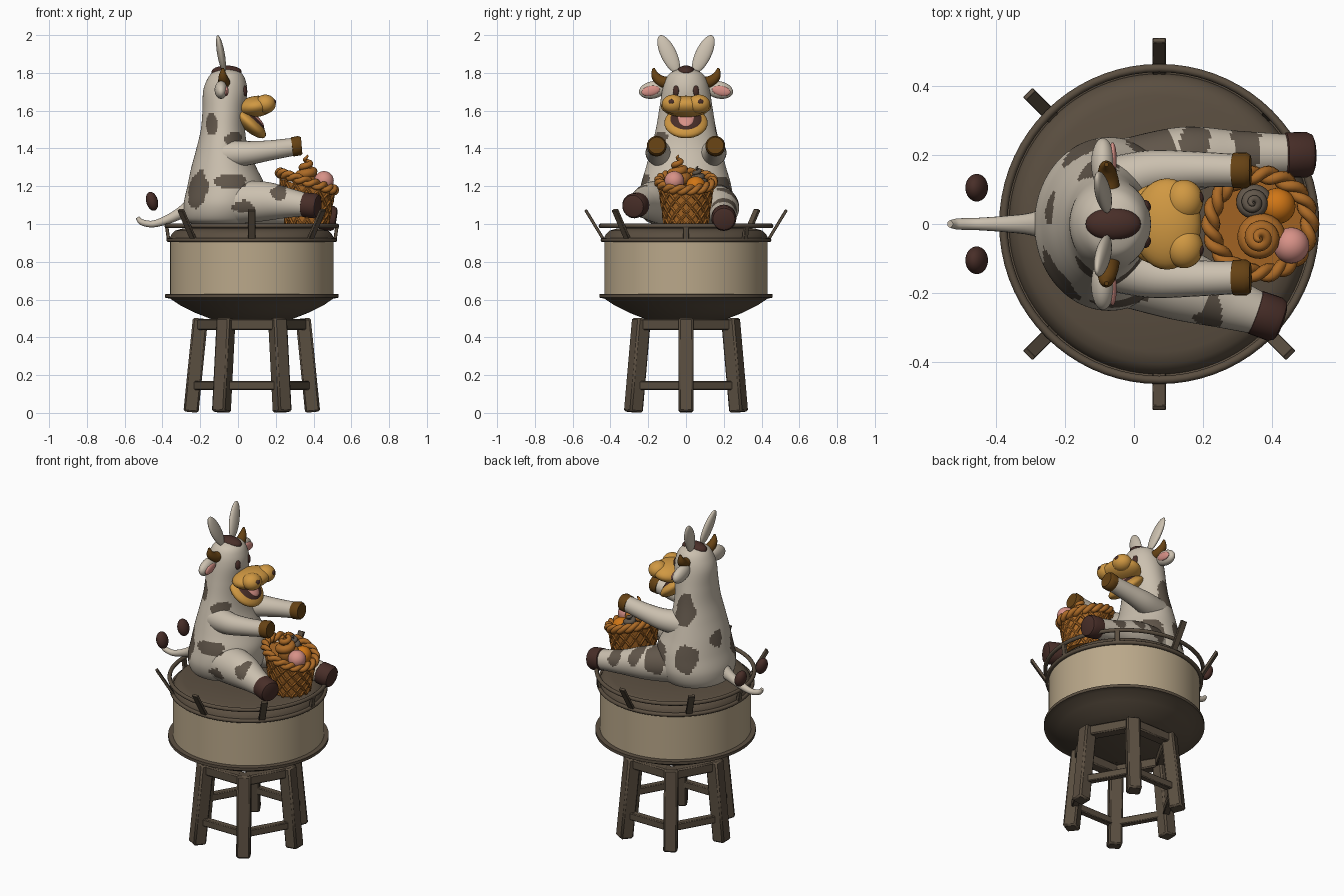
import bpy, bmesh, math
from math import sin, cos, pi, radians
from mathutils import Vector, Matrix, Euler, noise

if "Cube" in bpy.data.objects:
    bpy.data.objects.remove(bpy.data.objects["Cube"])

def material(name, rgb):
    m = bpy.data.materials.new(name)
    lin = [((c / 255 + 0.055) / 1.055) ** 2.4 for c in rgb]
    m.diffuse_color = (*lin, 1)
    m.use_nodes = True
    m.node_tree.nodes["Principled BSDF"].inputs["Base Color"].default_value = m.diffuse_color
    return m

CREAM = material("cream hide", (203, 192, 175))
SPOT = material("grey brown spot", (98, 87, 75))
GOLD = material("golden muzzle", (208, 152, 66))
WAFFLE = material("waffle brown", (172, 106, 38))
HOOF = material("dark hoof", (72, 46, 40))
HORN = material("horn brown", (102, 66, 20))
WOOD = material("dark wood", (90, 78, 64))
TAN = material("drum tan", (186, 168, 138))
PINK = material("pink", (215, 145, 135))
ORANGE = material("orange", (208, 118, 22))
CX = 0.073                                   # drum and stool axis

def finish(name, bm, *mats):
    bmesh.ops.recalc_face_normals(bm, faces=bm.faces)
    me = bpy.data.meshes.new(name)
    bm.to_mesh(me)
    bm.free()
    for m in mats:
        me.materials.append(m)
    ob = bpy.data.objects.new(name, me)
    bpy.context.collection.objects.link(ob)
    return ob

def loft(name, rings, mat, closed=False, caps=True):
    bm = bmesh.new()
    vs = [[bm.verts.new(p) for p in r] for r in rings]
    n = len(vs[0])
    pairs = list(zip(vs, vs[1:])) + ([(vs[-1], vs[0])] if closed else [])
    for a, b in pairs:
        for i in range(n):
            j = (i + 1) % n
            bm.faces.new((a[i], a[j], b[j], b[i]))
    if caps and not closed:
        bm.faces.new(vs[0])
        bm.faces.new(vs[-1])
    return finish(name, bm, mat)

def smooth(rows, k):
    """Catmull-Rom resampling of tuples."""
    rows = [Vector(r) for r in rows]
    out = []
    for i in range(len(rows) - 1):
        a, b, c, d = (rows[max(0, i - 1)], rows[i], rows[i + 1], rows[min(len(rows) - 1, i + 2)])
        for s in range(k):
            t = s / k
            out.append(0.5 * (2 * b + (c - a) * t + (2 * a - 5 * b + 4 * c - d) * t * t
                              + (3 * b - a - 3 * c + d) * t ** 3))
    return out + [rows[-1]]

def stack(name, rows, mat, n=64):
    """Horizontal elliptic rings: (z, centre x, rx, ry)."""
    return loft(name, [[(x + rx * cos(2 * pi * i / n), ry * sin(2 * pi * i / n), z)
                        for i in range(n)] for z, x, rx, ry in rows], mat)

def tube(name, rows, mat, n=16, ref=(0, 0, 1), closed=False):
    """Round tube along (x, y, z, radius) rows."""
    ps = [Vector(r[:3]) for r in rows]
    m = len(ps)
    rings = []
    for i in range(m):
        a, b = (ps[i - 1], ps[(i + 1) % m]) if closed else (ps[max(0, i - 1)], ps[min(m - 1, i + 1)])
        t = (b - a).normalized()
        u = t.cross(Vector(ref)).normalized()
        v = t.cross(u)
        rings.append([ps[i] + rows[i][3] * (u * cos(2 * pi * j / n) + v * sin(2 * pi * j / n))
                      for j in range(n)])
    return loft(name, rings, mat, closed)

def ell(name, loc, r, mat, rot=(0, 0, 0)):
    bm = bmesh.new()
    mx = Matrix.LocRotScale(Vector(loc), Euler([radians(a) for a in rot]), Vector(r))
    bmesh.ops.create_uvsphere(bm, u_segments=32, v_segments=18, radius=1, matrix=mx)
    return finish(name, bm, mat)

def bar(name, p, q, w, h, mat):
    p, q = Vector(p), Vector(q)
    d = q - p
    bm = bmesh.new()
    mx = Matrix.LocRotScale((p + q) / 2, d.to_track_quat('Z', 'Y'), Vector((w, h, d.length)))
    bmesh.ops.create_cube(bm, size=1, matrix=mx)
    bmesh.ops.bevel(bm, geom=bm.edges[:], offset=min(w, h) * 0.12, segments=1, affect='EDGES')
    return finish(name, bm, mat)

def polar(r, deg, z):
    return (CX + r * cos(radians(deg)), r * sin(radians(deg)), z)

def ring(name, r, z, thick, mat):
    return tube(name, [(*polar(r, 5 * i, z), thick) for i in range(72)], mat, 10, closed=True)

# stool: six splayed legs, apron and rungs
for i in range(6):
    a = 60 * i
    bar("stool_leg", polar(0.322, a, 0.004), polar(0.272, a, 0.5), 0.08, 0.08, WOOD)
    bar("stool_apron", polar(0.272, a, 0.468), polar(0.272, a + 60, 0.468), 0.065, 0.06, WOOD)
    bar("stool_rung", polar(0.305, a, 0.145), polar(0.305, a + 60, 0.145), 0.04, 0.045, WOOD)

# drum: bowl, tan wall, dark padded top and rails
def lathe(name, prof, mat):
    return stack(name, [(z, CX, r, r) for r, z in prof], mat, 96)

lathe("drum_bowl", [(0.21, 0.495), (0.30, 0.53), (0.38, 0.57), (0.432, 0.605), (0.459, 0.61),
                    (0.459, 0.628), (0.435, 0.63)], WOOD)
lathe("drum_wall", [(0.432, 0.625), (0.432, 0.908)], TAN)
lathe("drum_top", [(0.437, 0.905), (0.437, 0.92), (0.425, 0.945), (0.405, 0.965), (0.37, 0.975),
                   (0.2, 0.985), (0.01, 0.988)], WOOD)
ring("lower_rail", 0.44, 0.915, 0.012, WOOD)
ring("upper_rail", 0.451, 0.99, 0.012, WOOD)
for a in (90, 135, 225, 270, 315):
    bar("rail_prong", polar(0.433, a, 0.912), polar(0.532, a, 1.075), 0.038, 0.016, WOOD)
for a in (0, 45, 180):
    bar("rail_post", polar(0.44, a, 0.912), polar(0.451, a, 0.99), 0.03, 0.018, WOOD)

# hide spots: centre and radii
SPOTS = [((-0.14, -0.14, 1.53), (0.035, 0.09, 0.065)), ((-0.02, -0.15, 1.45), (0.06, 0.09, 0.035)),
         ((-0.21, -0.15, 1.17), (0.075, 0.1, 0.1)), ((-0.04, -0.22, 1.225), (0.09, 0.09, 0.04)),
         ((0.03, -0.25, 1.09), (0.06, 0.07, 0.03)), ((0.22, -0.24, 1.16), (0.045, 0.09, 0.045)),
         ((-0.1, 0.16, 1.48), (0.06, 0.09, 0.09)), ((0.05, 0.23, 1.17), (0.08, 0.1, 0.09)),
         ((-0.15, 0.22, 1.2), (0.06, 0.09, 0.08)), ((0.17, 0.24, 1.15), (0.045, 0.09, 0.07)),
         ((0.32, 0.22, 1.1), (0.05, 0.08, 0.05)), ((-0.27, 0.05, 1.3), (0.06, 0.06, 0.05))]

def paint_spots(ob):
    ob.data.materials.append(SPOT)
    for f in ob.data.polygons:
        for c, r in SPOTS:
            d = Vector([(f.center[k] - c[k]) / r[k] for k in range(3)]).length
            if d + 0.35 * noise.noise(f.center * 16) < 1:
                f.material_index = 1

# body and head in one pear shape
body = [(0.995, -0.08, 0.14, 0.15), (1.02, -0.085, 0.19, 0.215), (1.1, -0.075, 0.213, 0.25),
        (1.2, -0.063, 0.205, 0.24), (1.3, -0.075, 0.172, 0.212), (1.4, -0.083, 0.137, 0.185),
        (1.5, -0.08, 0.117, 0.16), (1.6, -0.075, 0.113, 0.143), (1.7, -0.068, 0.117, 0.127),
        (1.76, -0.063, 0.103, 0.11), (1.8, -0.06, 0.077, 0.083), (1.823, -0.06, 0.03, 0.03)]
paint_spots(stack("body", smooth(body, 8), CREAM, 96))

# legs with hooves
near = [(0, -0.13, 1.115, 0.115), (0.15, -0.18, 1.12, 0.103), (0.28, -0.23, 1.11, 0.076),
        (0.37, -0.262, 1.1, 0.06)]
far = [(0, 0.14, 1.11, 0.112), (0.15, 0.185, 1.09, 0.097), (0.3, 0.198, 1.06, 0.072),
       (0.46, 0.2, 1.035, 0.058)]
for rows in (near, far):
    paint_spots(tube("leg", smooth(rows, 16), CREAM, 48))
    e = Vector(rows[-1][:3])
    d = (e - Vector(rows[-2][:3])).normalized()
    tube("foot_hoof", [(*(e + d * o), r) for o, r in
                       ((-0.025, 0.058), (-0.02, 0.065), (0.04, 0.066), (0.056, 0.058), (0.062, 0.042))], HOOF, 32)

for s in (-1, 1):
    # arms reaching forward
    tube("arm", smooth([(-0.06, s * 0.12, 1.37, 0.075), (0.05, s * 0.15, 1.375, 0.064),
                        (0.17, s * 0.157, 1.39, 0.053), (0.3, s * 0.155, 1.41, 0.047)], 6), CREAM, 24)
    tube("hand_hoof", [(0.285, s * 0.155, 1.408, 0.045), (0.288, s * 0.155, 1.408, 0.051),
                       (0.325, s * 0.155, 1.415, 0.052), (0.337, s * 0.155, 1.416, 0.044)], HORN, 24)
    # tall ears, side ears and horns
    ell("tall_ear", (-0.09, s * 0.092, 1.9), (0.02, 0.042, 0.11), CREAM, (-s * 25, -10, 0))
    ell("side_ear", (-0.09, s * 0.175, 1.71), (0.034, 0.075, 0.046), CREAM, (-s * 12, 0, 0))
    ell("ear_lining", (-0.062, s * 0.187, 1.705), (0.012, 0.05, 0.026), PINK, (-s * 12, 0, 0))
    tube("horn", smooth([(-0.07, s * 0.08, 1.745, 0.032), (-0.075, s * 0.13, 1.755, 0.03),
                         (-0.08, s * 0.162, 1.785, 0.022), (-0.08, s * 0.172, 1.825, 0.006)], 5),
         HORN, 16, ref=(1, 0, 0))
    # eyes, brows and nostrils
    ell("eye", (0.036, s * 0.053, 1.705), (0.012, 0.017, 0.028), HOOF, (0, -5, s * 25))
    ell("nose_bulb", (0.145, s * 0.068, 1.635), (0.055, 0.06, 0.05), GOLD)
    ell("nostril", (0.193, s * 0.078, 1.648), (0.008, 0.016, 0.013), HOOF, (0, -15, s * 15))
    # tail tuft pieces
    ell("tuft_bean", (-0.455, s * 0.105, 1.12), (0.031, 0.04, 0.051), HOOF, (0, -15, 0))

# hair tuft, muzzle, open jaw, mouth and tongue
ell("hair_tuft", (-0.06, 0, 1.805), (0.08, 0.048, 0.034), HOOF)
ell("muzzle", (0.095, 0, 1.622), (0.1, 0.132, 0.056), GOLD, (0, -8, 0))
T = radians(42)
def jaw(name, lift, size, mat):
    ell(name, (0.06 + lift * sin(T), 0, 1.535 + lift * cos(T)), size, mat, (0, 42, 0))
jaw("jaw", 0, (0.112, 0.115, 0.042), GOLD)
jaw("mouth", 0.02, (0.087, 0.088, 0.028), HOOF)
jaw("tongue", 0.035, (0.07, 0.048, 0.02), PINK)

# tail
tube("tail", smooth([(-0.2, 0, 1.11, 0.07), (-0.29, 0, 1.065, 0.035), (-0.37, 0, 1.025, 0.024),
                     (-0.45, 0, 1.0, 0.018), (-0.51, 0, 1.01, 0.016), (-0.532, 0, 1.035, 0.01)], 6),
     CREAM, 16, ref=(0, 1, 0))

# waffle basket with a tilted top
BX = 0.365
def wall(a, h, out=0):
    r = 0.11 + 0.033 * h + out
    return (BX + r * cos(a), r * sin(a), 0.99 + h * (0.235 - 0.045 * cos(a)))

loft("basket", [[wall(2 * pi * i / 48, h) for i in range(48)] for h in (0, 0.3, 0.6, 0.88)], WAFFLE)
for k in range(14):
    for s in (-1, 1):
        tube("waffle_strip", [(*wall(2 * pi * k / 14 + s * 1.3 * j / 12, j / 12, 0.002), 0.008)
                              for j in range(13)], WAFFLE, 6)
for ph in (0, pi):
    rows = []
    for i in range(120):
        a = 2 * pi * i / 120
        x, y, z = wall(a, 1, 0.012 * cos(9 * a + ph))
        rows.append((x, y, z + 0.014 * sin(9 * a + ph), 0.016))
    tube("basket_rim", rows, WAFFLE, 10, closed=True)

# scoops and swirls
ell("pink_scoop", (0.455, -0.062, 1.228), (0.052, 0.052, 0.052), PINK)
ell("orange_scoop", (0.415, 0.052, 1.2), (0.052, 0.052, 0.052), ORANGE)

def swirl(name, x, y, z, r, h, mat):
    rows = []
    for i in range(73):
        t = i / 72
        q = r * (1 - t) ** 0.8
        rows.append((x + 0.65 * q * cos(6 * pi * t), y + 0.65 * q * sin(6 * pi * t), z + h * t,
                     0.003 + 0.42 * q))
    tube(name, rows, mat, 12)
    ell(name + "_core", (x, y, z), (r * 0.7, r * 0.7, h * 0.45), mat)
swirl("golden_swirl", 0.365, -0.04, 1.235, 0.068, 0.13, WAFFLE)
swirl("grey_swirl", 0.345, 0.062, 1.215, 0.05, 0.09, SPOT)

# smooth shading with crisp edges
for ob in bpy.context.scene.objects:
    ob.select_set(True)
    bpy.context.view_layer.objects.active = ob
bpy.ops.object.shade_smooth_by_angle(angle=radians(40))
